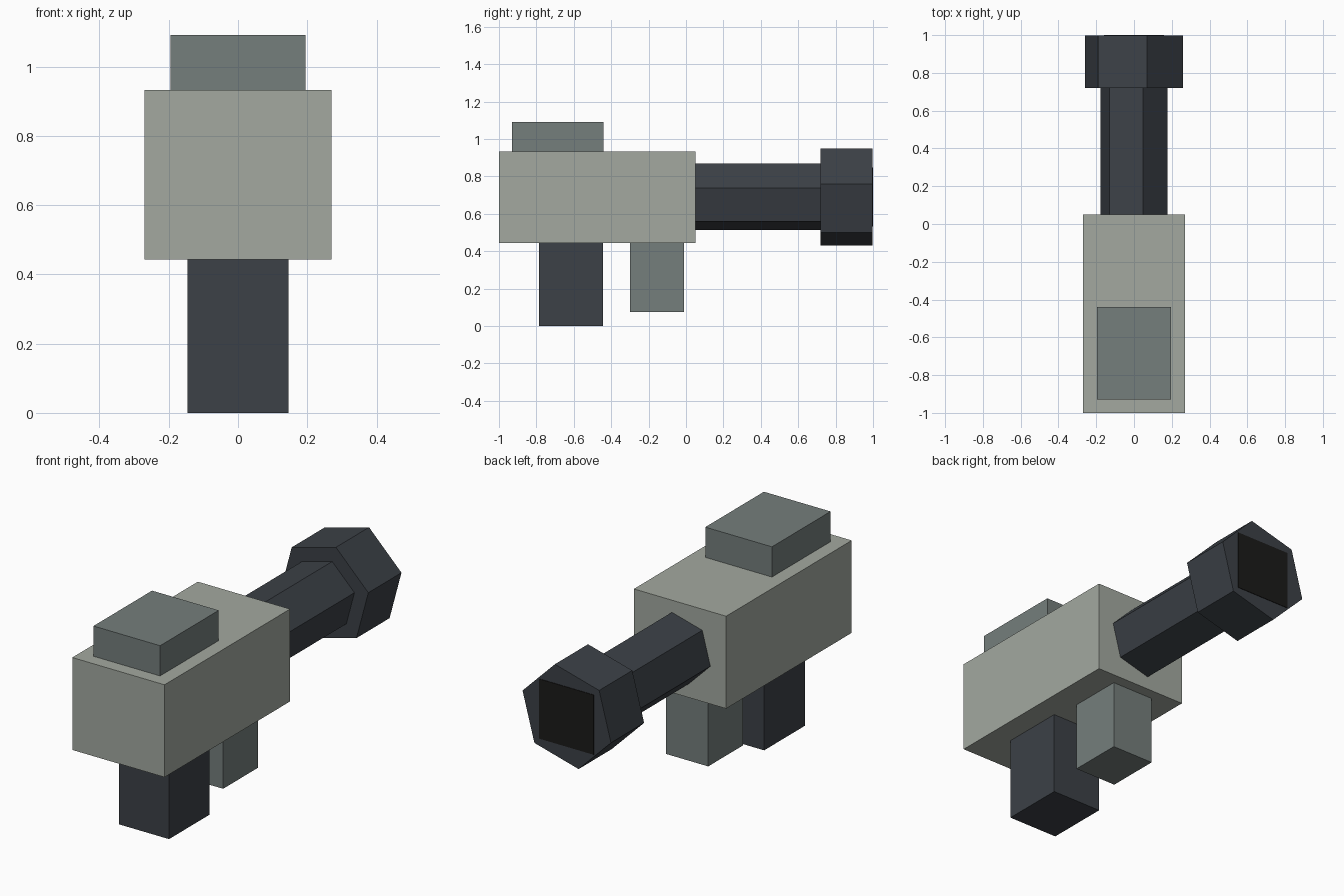
import bpy
import math

cube = bpy.data.objects.get("Cube")
if cube:
    bpy.data.objects.remove(cube, do_unlink=True)


def make_material(name, srgb):
    linear = [((c / 255 + 0.055) / 1.055) ** 2.4 for c in srgb] + [1.0]
    mat = bpy.data.materials.new(name)
    mat.use_nodes = True
    mat.diffuse_color = linear
    bsdf = next(n for n in mat.node_tree.nodes if n.type == "BSDF_PRINCIPLED")
    bsdf.inputs["Base Color"].default_value = linear
    bsdf.inputs["Roughness"].default_value = 0.9
    return mat


light_grey = make_material("light grey", (163, 169, 160))
mid_grey = make_material("mid grey", (117, 126, 124))
charcoal = make_material("charcoal", (60, 65, 71))
black = make_material("black", (27, 26, 25))


def prism(name, profile, y0, y1, mat):
    """Extrude an x-z profile (anticlockwise seen from the front) along y."""
    n = len(profile)
    verts = [(x, y, z) for y in (y0, y1) for x, z in profile]
    faces = [list(range(n)), list(range(2 * n - 1, n - 1, -1))]
    faces += [[i, i + n, (i + 1) % n + n, (i + 1) % n] for i in range(n)]
    mesh = bpy.data.meshes.new(name)
    mesh.from_pydata(verts, [], faces)
    mesh.materials.append(mat)
    obj = bpy.data.objects.new(name, mesh)
    bpy.context.collection.objects.link(obj)
    return obj


def box(name, half_width, y0, y1, z0, z1, mat):
    w = half_width
    return prism(name, [(-w, z0), (w, z0), (w, z1), (-w, z1)], y0, y1, mat)


AXIS_Z = 0.69


def hex_tube(name, radius, y0, y1, mat):
    angles = [math.radians(15 + 60 * k) for k in range(6)]
    profile = [(radius * math.cos(a), AXIS_Z + radius * math.sin(a)) for a in angles]
    return prism(name, profile, y0, y1, mat)


# Main housing, raised block on top and the two handles below
box("body", 0.27, -1.0, 0.05, 0.443, 0.932, light_grey)
box("top_block", 0.195, -0.93, -0.44, 0.932, 1.092, mid_grey)
box("rear_grip", 0.146, -0.785, -0.445, 0.0, 0.443, charcoal)
box("front_grip", 0.123, -0.30, -0.01, 0.075, 0.443, mid_grey)

# Six-sided barrel, wider muzzle and dark square opening plate
hex_tube("barrel", 0.184, 0.05, 0.72, charcoal)
hex_tube("muzzle", 0.268, 0.72, 0.997, charcoal)
box("muzzle_opening", 0.16, 0.995, 1.0, AXIS_Z - 0.158, AXIS_Z + 0.158, black)
